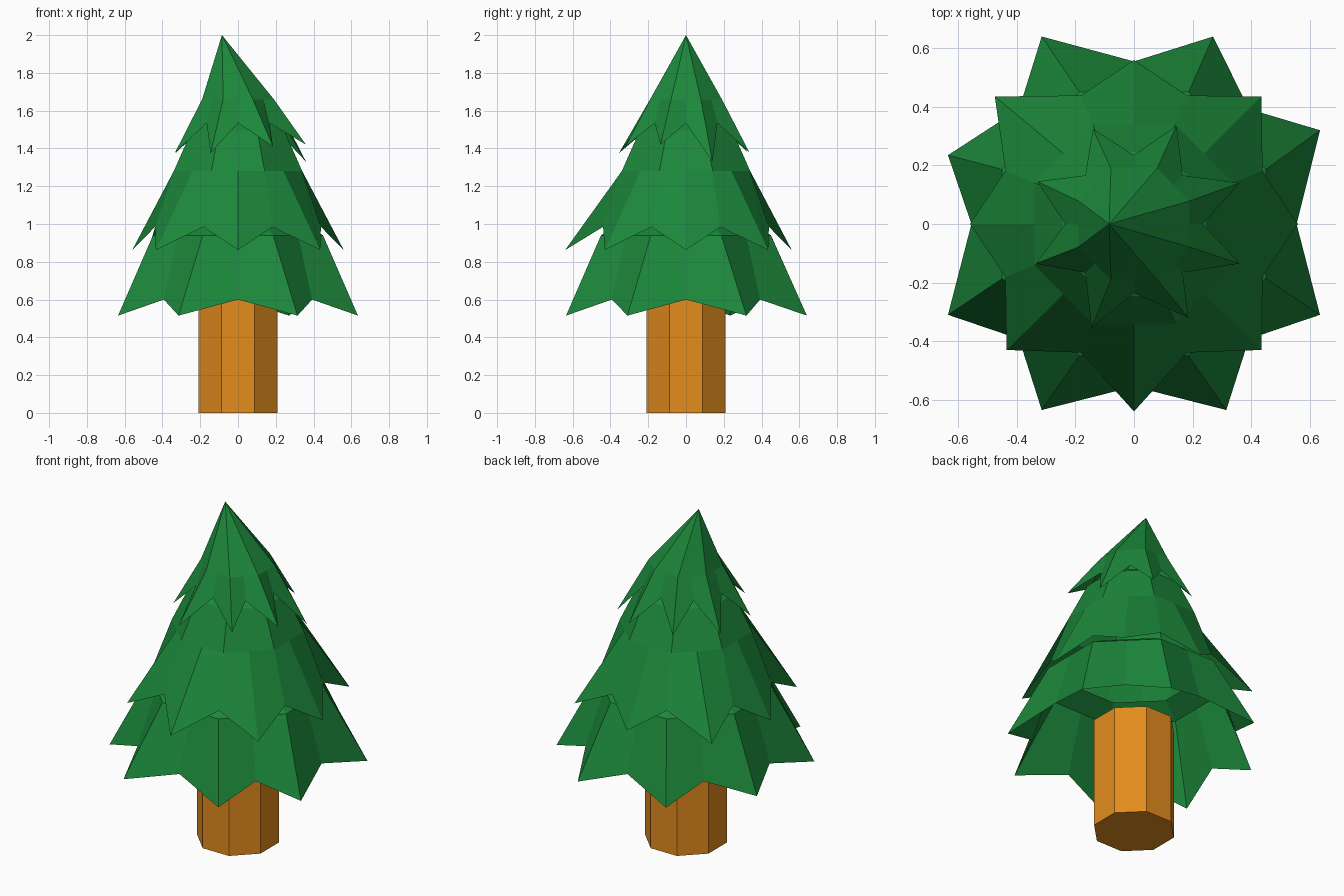
import bpy, bmesh, math

if "Cube" in bpy.data.objects:
    bpy.data.objects.remove(bpy.data.objects["Cube"])

def material(name, col):
    m = bpy.data.materials.new(name)
    m.diffuse_color = (*col, 1)
    m.use_nodes = True
    m.node_tree.nodes["Principled BSDF"].inputs["Base Color"].default_value = m.diffuse_color
    return m

GREEN = material("pine green", (0.0115, 0.245, 0.043))
BROWN = material("trunk brown", (0.77, 0.265, 0.0125))
STEP = math.pi / 8

def make(name, rings, mat, apex=None, caps=False):
    """Skin a stack of equal-length rings; optional end caps or a pointed top."""
    bm = bmesh.new()
    rows = [[bm.verts.new(p) for p in r] for r in rings]
    n = len(rows[0])
    for a, b in zip(rows, rows[1:]):
        for i in range(n):
            j = (i + 1) % n
            bm.faces.new((a[i], a[j], b[j], b[i]))
    if apex:
        top = bm.verts.new(apex)
        for i in range(n):
            bm.faces.new((rows[-1][i], rows[-1][(i + 1) % n], top))
    if caps:
        bm.faces.new(rows[0][::-1])
        bm.faces.new(rows[-1])
    me = bpy.data.meshes.new(name)
    bm.to_mesh(me)
    bm.free()
    me.materials.append(mat)
    ob = bpy.data.objects.new(name, me)
    bpy.context.collection.objects.link(ob)
    return ob

def ring(even, odd, ze, zo, fix=None):
    """16 points; even = axes and diagonals, odd = between; fix moves single points."""
    pts = []
    for i in range(16):
        r, z = (odd, zo) if i % 2 else (even, ze)
        pts.append((r * math.cos(i * STEP), r * math.sin(i * STEP), z))
    for i, p in (fix or {}).items():
        pts[i] = p
    return pts

def octagon(apothem, z):
    return ring(apothem, apothem / math.cos(STEP), z, z)

# Jagged tips, slightly irregular
low = {1: (.635, .32), 3: (.27, .64), 5: (-.315, .64), 7: (-.635, .235),
       9: (-.635, -.31), 11: (-.315, -.635), 13: (.315, -.635), 15: (.635, -.31)}
low = {i: (x, y, .515) for i, (x, y) in low.items()}
mid = {2: (.435, .435), 6: (-.475, .435), 10: (-.435, -.43), 14: (.435, -.43), 12: (0, -.64)}
mid = {i: (x, y, .862) for i, (x, y) in mid.items()}
high = {1: (.36, .14, 1.33), 3: (.145, .335, 1.38), 5: (-.14, .325, 1.38),
        7: (-.33, .145, 1.375), 9: (-.335, -.135, 1.375), 11: (-.145, -.355, 1.375),
        13: (.185, -.32, 1.41), 15: (.36, -.135, 1.42)}

# Three open, jagged skirts, each tucked under the next
make("lower_skirt", [ring(.555, .70, .60, .515, low),
                     octagon(.45, .94), octagon(.34, 1.01)], GREEN)
make("middle_skirt", [ring(.56, .475, .862, .985, mid), octagon(.34, 1.28),
                      octagon(.245, 1.495), octagon(.18, 1.54)], GREEN)
# Top skirt with a leaning tip
make("top_skirt", [ring(.235, .36, 1.535, 1.38, high),
                   octagon(.19, 1.66)], GREEN, apex=(-.085, 0, 2.0))

# Eight-sided trunk
R = .21 / math.cos(STEP)
make("trunk", [[(R * math.cos((2 * i + 1) * STEP), R * math.sin((2 * i + 1) * STEP), z)
                for i in range(8)] for z in (0, .66)], BROWN, caps=True)
